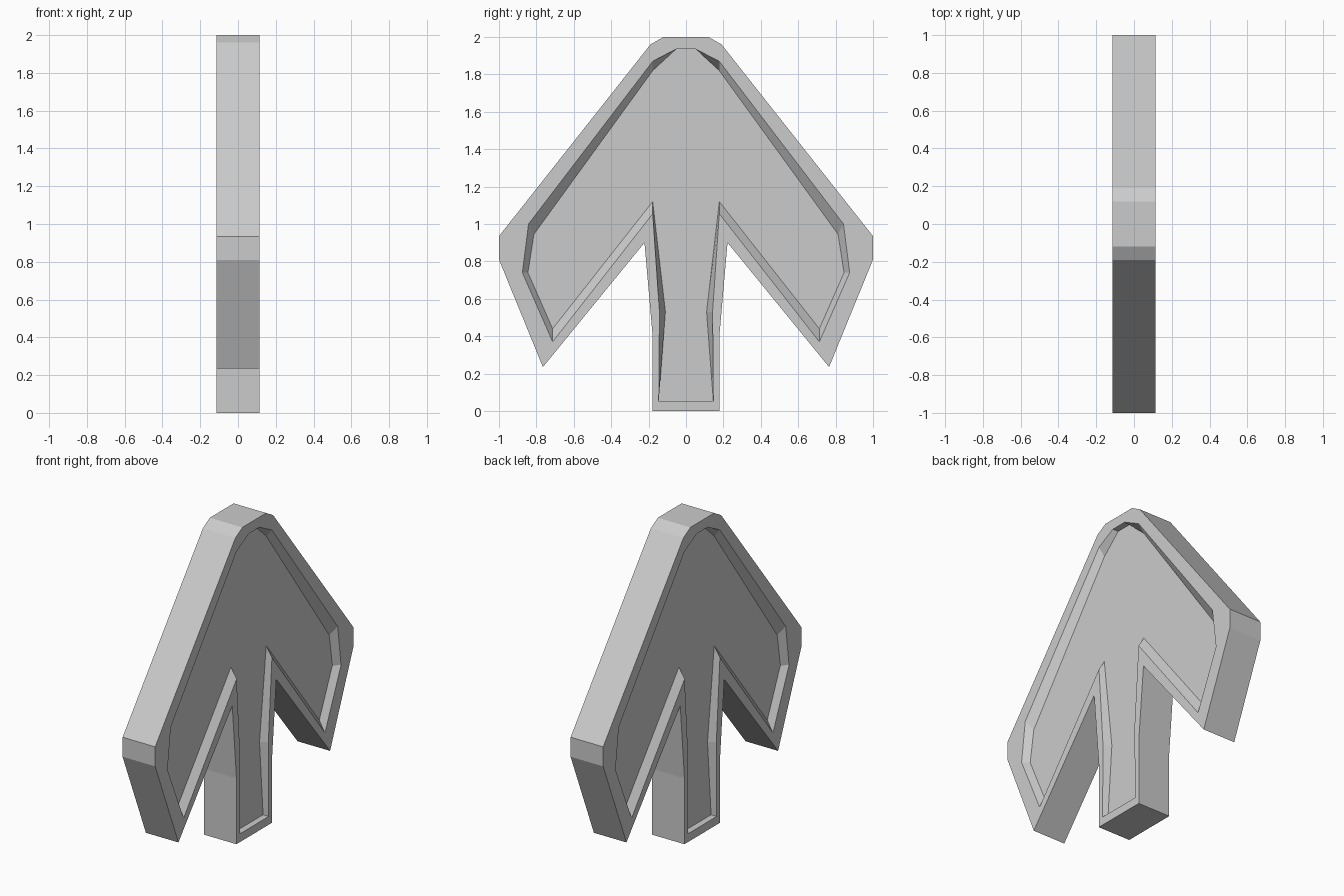
import bpy, bmesh

if "Cube" in bpy.data.objects:
    bpy.data.objects.remove(bpy.data.objects["Cube"])

# Half profiles (y, z) from the tip down to the foot of the stem
OUTLINE = [(.12, 2), (.19, 1.96), (1, .935), (1, .81), (.765, .235),
           (.222, .90), (.18, .42), (.18, 0)]
RIM = [(.053, 1.935), (.178, 1.87), (.842, 1), (.875, .74), (.713, .37),
       (.178, 1.055), (.142, .53), (.146, .053)]
FLOOR = [(.053, 1.935), (.178, 1.82), (.813, .945), (.845, .74), (.713, .44),
         (.178, 1.12), (.11, .53), (.146, .053)]
HALF = .115    # half thickness
DEPTH = .04    # recess depth

bm = bmesh.new()


def ring(half, x):
    """Closed symmetric loop of vertices at the given x."""
    points = half + [(-y, z) for y, z in reversed(half)]
    return [bm.verts.new((x, y, z)) for y, z in points]


def bridge(a, b):
    n = len(a)
    for i in range(n):
        j = (i + 1) % n
        bm.faces.new((a[i], a[j], b[j], b[i]))


# Both faces: flat border, sloped recess wall, recess floor
outer = []
for side in (1, -1):
    edge = ring(OUTLINE, side * HALF)
    rim = ring(RIM, side * HALF)
    floor = ring(FLOOR, side * (HALF - DEPTH))
    bridge(edge, rim)
    bridge(rim, floor)
    bm.faces.new(floor)
    outer.append(edge)

# Outer edge band
bridge(*outer)
bmesh.ops.recalc_face_normals(bm, faces=bm.faces)

mesh = bpy.data.meshes.new("arrow_plate")
bm.to_mesh(mesh)
bm.free()
bpy.context.collection.objects.link(bpy.data.objects.new("arrow_plate", mesh))
